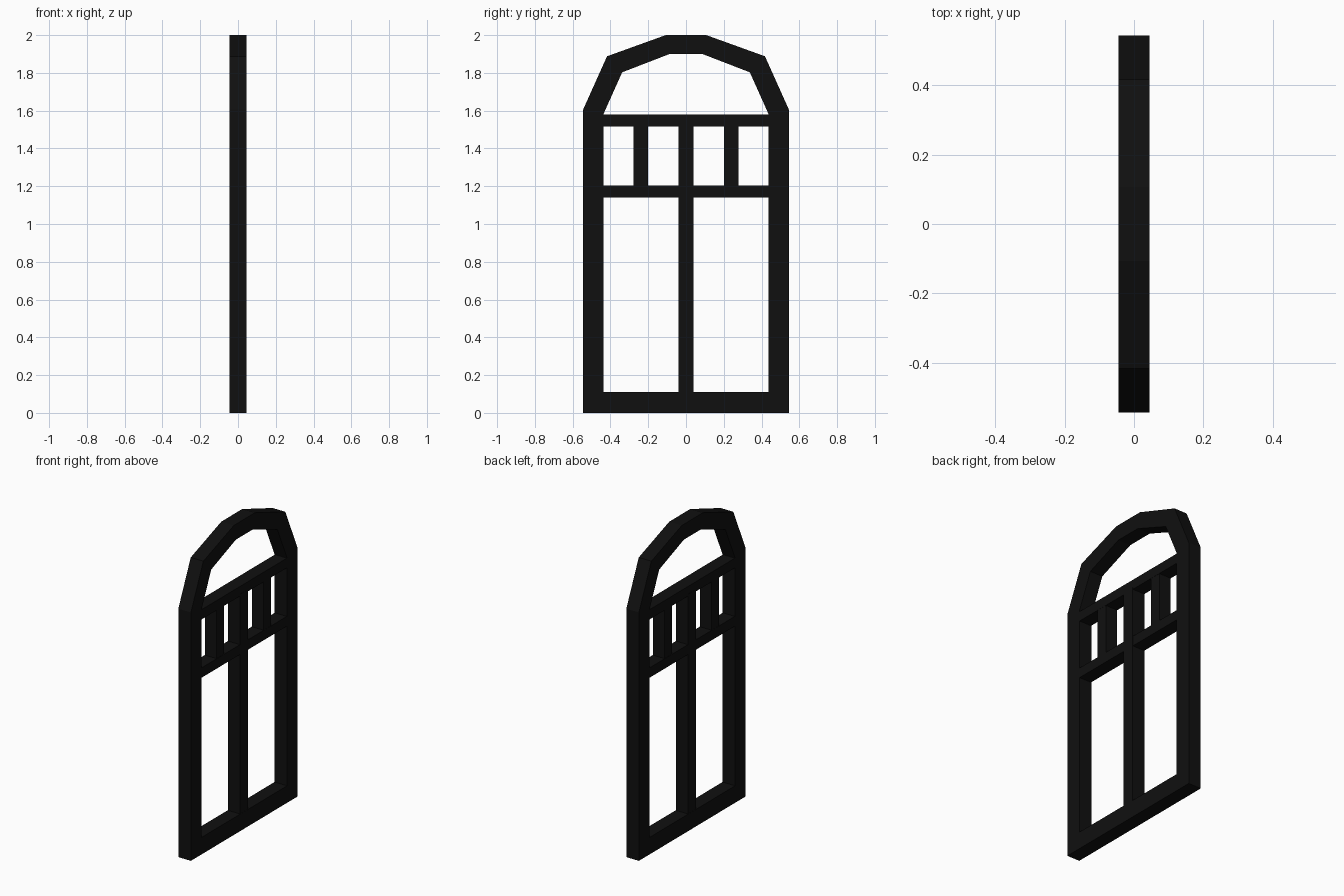
import bpy, bmesh

if "Cube" in bpy.data.objects:
    bpy.data.objects.remove(bpy.data.objects["Cube"])

black = bpy.data.materials.new("black_paint")
black.diffuse_color = (0.005, 0.005, 0.005, 1)
black.use_nodes = True
black.node_tree.nodes["Principled BSDF"].inputs["Base Color"].default_value = black.diffuse_color

def finish(name, bm):
    bmesh.ops.recalc_face_normals(bm, faces=bm.faces[:])
    me = bpy.data.meshes.new(name)
    bm.to_mesh(me)
    bm.free()
    me.materials.append(black)
    ob = bpy.data.objects.new(name, me)
    bpy.context.collection.objects.link(ob)
    return ob

def bar(name, y0, y1, z0, z1, half):
    bm = bmesh.new()
    bmesh.ops.create_cube(bm, size=1)
    for v in bm.verts:
        v.co.x *= 2 * half
        v.co.y = y0 + (v.co.y + 0.5) * (y1 - y0)
        v.co.z = z0 + (v.co.z + 0.5) * (z1 - z0)
    return finish(name, bm)

# Arched outer frame: a ring between two mirrored profiles, extruded in depth
def mirrored(half):
    return half + [(-y, z) for y, z in reversed(half)]

outer = mirrored([(0.545, 0), (0.545, 1.605), (0.418, 1.888), (0.107, 2.0)])
inner = mirrored([(0.437, 0.11), (0.437, 1.582), (0.338, 1.803), (0.087, 1.9)])
D = 0.045
bm = bmesh.new()
vo = [bm.verts.new((-D, y, z)) for y, z in outer]
vi = [bm.verts.new((-D, y, z)) for y, z in inner]
n = len(vo)
faces = [bm.faces.new((vo[i], vo[(i + 1) % n], vi[(i + 1) % n], vi[i])) for i in range(n)]
ext = bmesh.ops.extrude_face_region(bm, geom=faces, use_keep_orig=True)
for g in ext["geom"]:
    if isinstance(g, bmesh.types.BMVert):
        g.co.x = D
finish("arched_frame", bm)

# Horizontal rails
bar("upper_rail", -0.445, 0.445, 1.517, 1.58, 0.043)
bar("lower_rail", -0.445, 0.445, 1.14, 1.204, 0.043)

# Upright bars: tall centre one and two short ones between the rails
bar("centre_mullion", -0.041, 0.041, 0.1, 1.53, 0.044)
for side, name in ((-1, "left_short_mullion"), (1, "right_short_mullion")):
    c = side * 0.24
    bar(name, c - 0.038, c + 0.038, 1.19, 1.53, 0.042)
